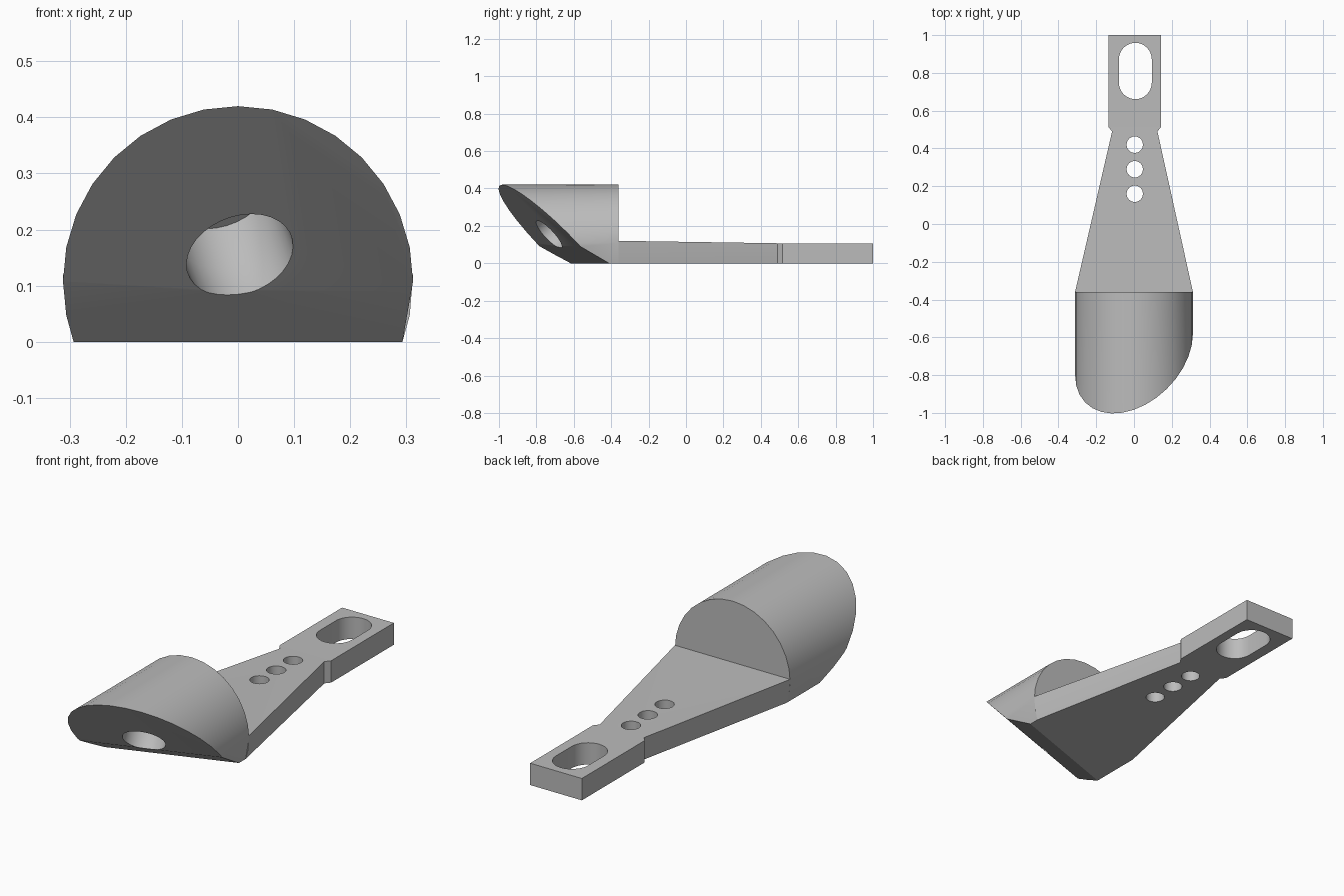
import bpy, bmesh, math
from mathutils import Vector

cube = bpy.data.objects.get("Cube")
if cube:
    bpy.data.objects.remove(cube)

grey = bpy.data.materials.new("plain grey")
grey.use_nodes = True
grey.diffuse_color = (0.5, 0.5, 0.5, 1)
grey.node_tree.nodes["Principled BSDF"].inputs["Base Color"].default_value = (0.5, 0.5, 0.5, 1)


def finish(name, bm):
    bmesh.ops.recalc_face_normals(bm, faces=bm.faces)
    mesh = bpy.data.meshes.new(name)
    bm.to_mesh(mesh)
    bm.free()
    mesh.materials.append(grey)
    obj = bpy.data.objects.new(name, mesh)
    bpy.context.collection.objects.link(obj)
    return obj


def loft(name, rings):
    """Closed solid through a list of rings with equal point counts."""
    bm = bmesh.new()
    loops = [[bm.verts.new(p) for p in ring] for ring in rings]
    n = len(loops[0])
    for a, b in zip(loops, loops[1:]):
        for i in range(n):
            j = (i + 1) % n
            bm.faces.new((a[i], a[j], b[j], b[i]))
    bm.faces.new(loops[0])
    bm.faces.new(loops[-1])
    return finish(name, bm)


def cut(obj, cutter):
    mod = obj.modifiers.new(cutter.name, "BOOLEAN")
    mod.operation = "DIFFERENCE"
    mod.solver = "EXACT"
    mod.object = cutter
    bpy.ops.object.select_all(action="DESELECT")
    bpy.context.view_layer.objects.active = obj
    obj.select_set(True)
    bpy.ops.object.modifier_apply(modifier=mod.name)
    bpy.data.objects.remove(cutter)


def smooth(obj):
    bpy.ops.object.select_all(action="DESELECT")
    bpy.context.view_layer.objects.active = obj
    obj.select_set(True)
    bpy.ops.object.shade_smooth_by_angle(angle=math.radians(30))


# Rounded head: flat-bottomed cylinder along y
R, CZ, BACK = 0.312, 0.108, -0.36
profile = [(-0.293, 0), (0.293, 0)]
for i in range(18):
    a = math.radians(11.25 * i)
    profile.append((R * math.cos(a), CZ + R * math.sin(a)))
head = loft("rounded_head", [[(x, y, z) for x, z in profile] for y in (-1.3, BACK)])

# Slanted front, with a slightly steeper strip along the bottom
bm = bmesh.new()
bm.from_mesh(head.data)
BEND = 0.09
for slope in (0.94, 1.77):
    bmesh.ops.bisect_plane(
        bm, geom=bm.verts[:] + bm.edges[:] + bm.faces[:], dist=1e-5,
        plane_co=(0, -0.69 + 0.94 * (CZ - BEND), BEND),
        plane_no=Vector((0.35, -1, -slope)), clear_outer=True)
    rim = [e for e in bm.edges if e.is_boundary]
    bmesh.ops.holes_fill(bm, edges=rim, sides=0)
bmesh.ops.recalc_face_normals(bm, faces=bm.faces)
bm.to_mesh(head.data)
bm.free()

# Blind bore square to the slanted front, turning upward inside
axis = Vector((-0.35, 1, 0.94)).normalized()
u = axis.cross(Vector((0, 0, 1))).normalized()
v = axis.cross(u)
mouth = Vector((0.003, -0.732, 0.155))
elbow = mouth + axis * 0.075
centres = [mouth - axis * 0.06, elbow, elbow + Vector((-0.02, 0.03, 0.07))]
rings = []
for c in centres:
    rings.append([c + 0.098 * (u * math.cos(t) + v * math.sin(t))
                  for t in (math.tau * i / 32 for i in range(32))])
cut(head, loft("bore_cutter", rings))
smooth(head)

# Tapered arm with a narrow neck and a straight end tab
sections = [[(x, BACK, z) for x, z in (
    (-0.293, 0), (-0.306, 0.047), (-R, 0.12), (R, 0.12), (0.306, 0.047), (0.293, 0))]]
H = 0.107
for y, w in ((0.49, 0.12), (0.515, 0.14), (1.0, 0.14)):
    left = [(-w, y, 0), (-w, y, H / 2), (-w, y, H)]
    sections.append([(x + 0.004, yy, z) for x, yy, z in
                     left + [(-x, yy, z) for x, yy, z in reversed(left)]])
arm = loft("tapered_arm", sections)


def slot(name, x, y0, y1, r):
    """Upright cutter with rounded ends centred at y0 and y1."""
    outline = []
    for y, start in ((y1, 0), (y0, math.pi)):
        for i in range(17):
            t = start + math.pi * i / 16
            outline.append((x + r * math.cos(t), y + r * math.sin(t)))
    return loft(name, [[(px, py, z) for px, py in outline] for z in (-0.1, 0.3)])


# Long slot in the tab and three round holes in the arm
cut(arm, slot("tab_slot", 0.007, 0.748, 0.872, 0.087))
for y in (0.16, 0.29, 0.42):
    cut(arm, slot("round_hole", 0.004, y - 0.0005, y + 0.0005, 0.043))
smooth(arm)
